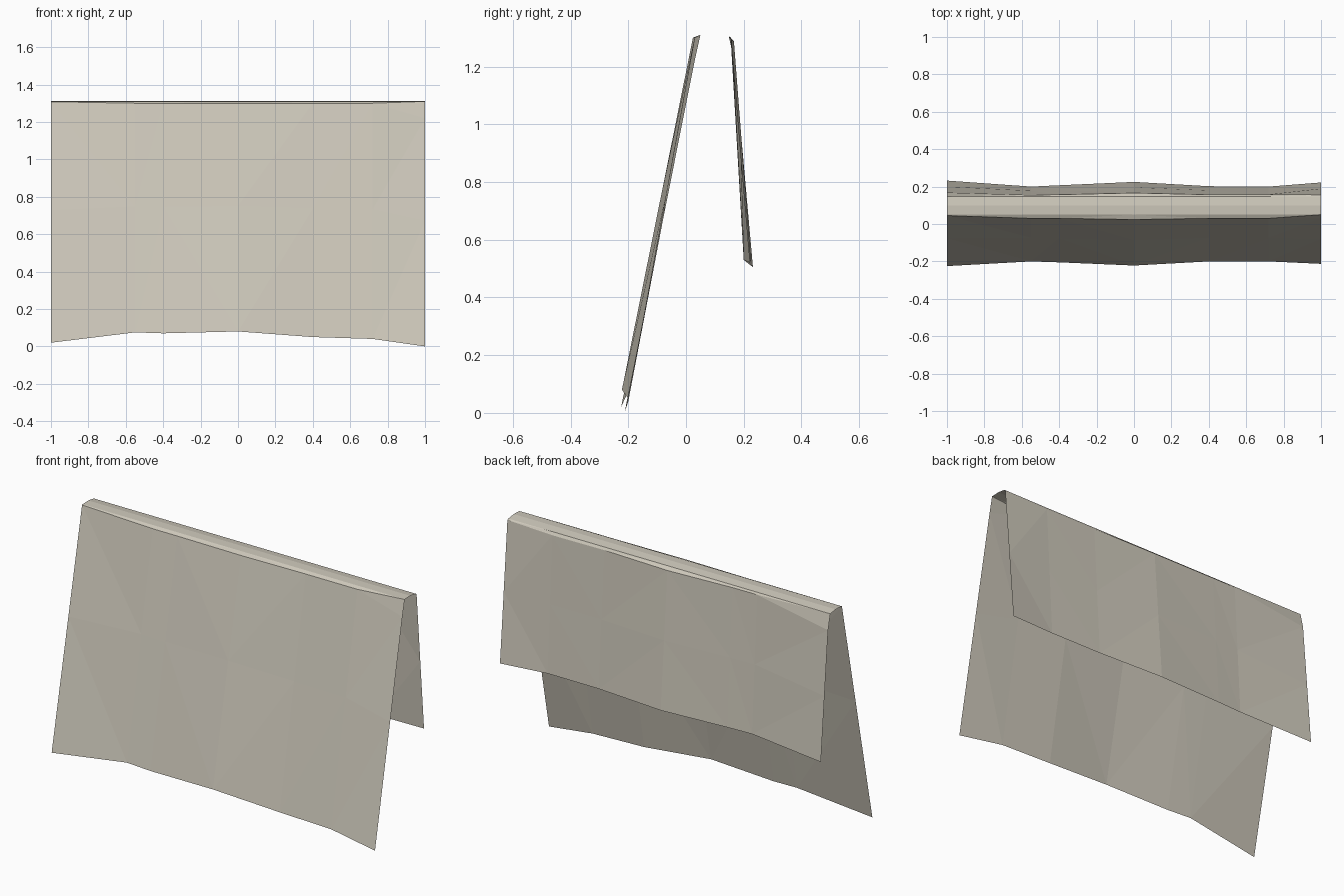
import bpy
import bmesh

default_cube = bpy.data.objects.get("Cube")
if default_cube:
    bpy.data.objects.remove(default_cube, do_unlink=True)


def flat_material(name, colour):
    material = bpy.data.materials.new(name)
    material.use_nodes = True
    material.diffuse_color = colour
    shader = material.node_tree.nodes["Principled BSDF"]
    shader.inputs["Base Color"].default_value = colour
    shader.inputs["Roughness"].default_value = 0.9
    return material


linen = flat_material("linen beige", (0.62, 0.585, 0.50, 1.0))

# Columns across the cloth: x, then (y, z) of the front hem, front fold,
# back fold and back hem
columns = [
    (-1.0, (-0.225, 0.02), (0.045, 1.308), (0.168, 1.22), (0.232, 0.505)),
    (-0.55, (-0.2, 0.075), (0.03, 1.3), (0.155, 1.295), (0.2, 0.53)),
    (-0.4, (-0.205, 0.07), (0.03, 1.3), (0.157, 1.295), (0.207, 0.53)),
    (0.0, (-0.222, 0.08), (0.024, 1.3), (0.166, 1.288), (0.225, 0.525)),
    (0.4, (-0.2, 0.05), (0.03, 1.3), (0.157, 1.292), (0.202, 0.53)),
    (0.72, (-0.2, 0.04), (0.03, 1.3), (0.158, 1.29), (0.2, 0.53)),
    (1.0, (-0.213, 0.0), (0.03, 1.22), (0.156, 1.3), (0.222, 0.52)),
]

# Flattened crest where the cloth hangs over its rail
crest = [(0.05, 1.31), (0.1, 1.312), (0.148, 1.305)]


def between(a, b, t):
    return tuple(p + (q - p) * t for p, q in zip(a, b))


def column_profile(front_hem, front_fold, back_fold, back_hem):
    front = [front_hem, between(front_hem, front_fold, 0.55), front_fold]
    back = [back_fold, between(back_fold, back_hem, 0.5), back_hem]
    return front + crest + back


# Draped cloth: one thin sheet skinned across the columns
bm = bmesh.new()
grid = []
for x, *points in columns:
    grid.append([bm.verts.new((x, y, z)) for y, z in column_profile(*points)])

for left, right in zip(grid, grid[1:]):
    for i in range(len(left) - 1):
        bm.faces.new((left[i], right[i], right[i + 1], left[i + 1]))

bmesh.ops.triangulate(bm, faces=bm.faces[:])
mesh = bpy.data.meshes.new("draped_cloth")
bm.to_mesh(mesh)
bm.free()
mesh.materials.append(linen)

cloth = bpy.data.objects.new("draped_cloth", mesh)
bpy.context.collection.objects.link(cloth)
